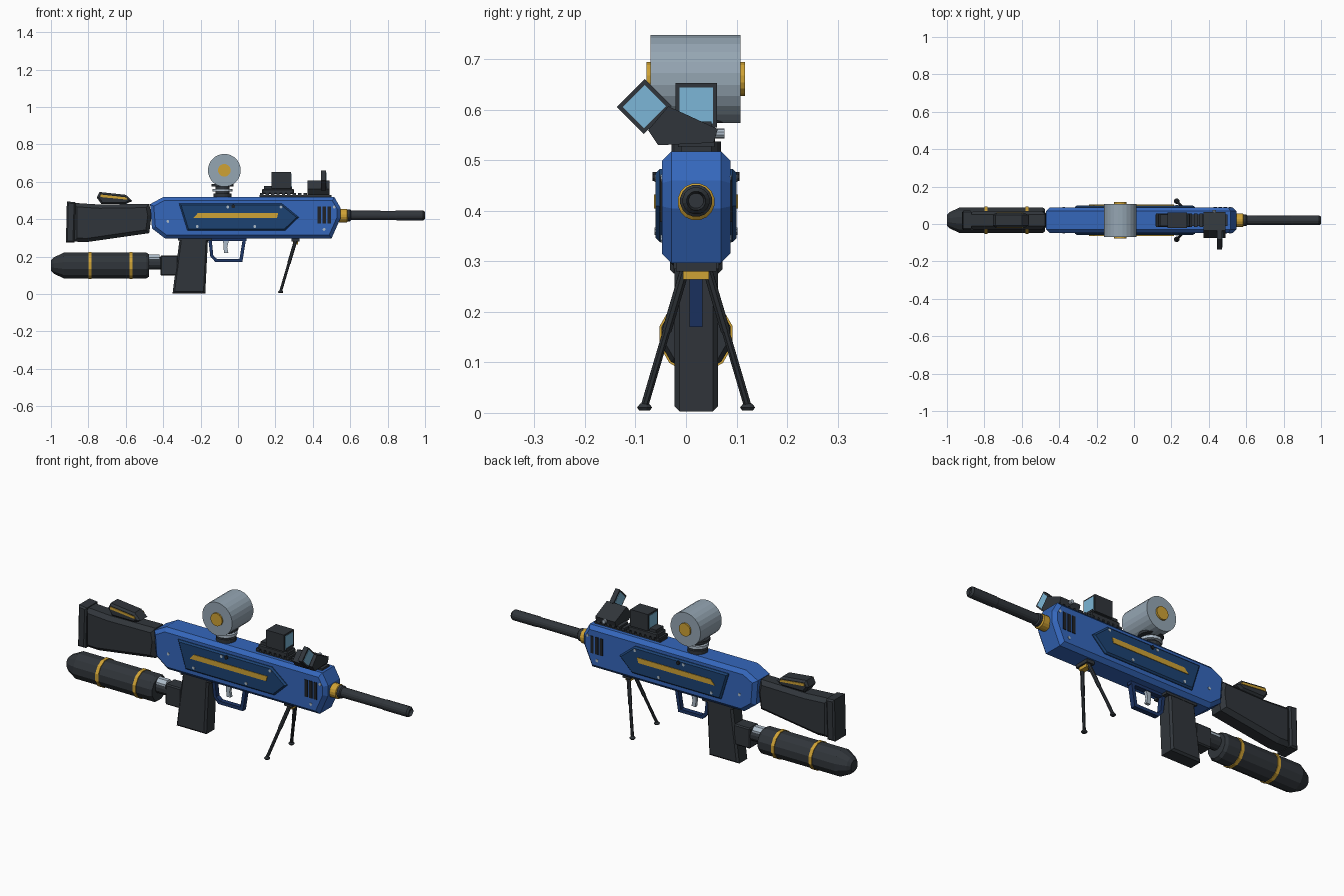
import bpy, bmesh, math
from mathutils import Vector, Matrix

cube = bpy.data.objects.get("Cube")
if cube:
    bpy.data.objects.remove(cube, do_unlink=True)

CY = 0.02  # middle plane of the model


def material(name, r, g, b):
    m = bpy.data.materials.new(name)
    m.use_nodes = True
    m.diffuse_color = (r, g, b, 1)
    bsdf = next(n for n in m.node_tree.nodes if n.type == 'BSDF_PRINCIPLED')
    bsdf.inputs["Base Color"].default_value = (r, g, b, 1)
    return m


BLUE = material("blue", 0.035, 0.135, 0.5)
PANEL = material("deep blue", 0.012, 0.055, 0.17)
NAVY = material("navy", 0.012, 0.035, 0.13)
DARK = material("gunmetal", 0.03, 0.036, 0.043)
BLACK = material("black", 0.014, 0.016, 0.02)
GOLD = material("gold", 0.62, 0.36, 0.035)
GREY = material("blue grey", 0.3, 0.38, 0.45)
SILVER = material("silver", 0.42, 0.5, 0.58)
GLASS = material("glass", 0.2, 0.47, 0.68)


def finish(name, bm, mat, smooth=False):
    bmesh.ops.recalc_face_normals(bm, faces=bm.faces)
    me = bpy.data.meshes.new(name)
    bm.to_mesh(me)
    bm.free()
    me.materials.append(mat)
    ob = bpy.data.objects.new(name, me)
    bpy.context.scene.collection.objects.link(ob)
    return ob


def prism(name, outline, y, half, bevel, mat):
    """Extrude an x-z outline along y and chamfer both rims."""
    bm = bmesh.new()
    front = [bm.verts.new((x, y - half, z)) for x, z in outline]
    back = [bm.verts.new((x, y + half, z)) for x, z in outline]
    caps = [bm.faces.new(front), bm.faces.new(back[::-1])]
    n = len(outline)
    for i in range(n):
        j = (i + 1) % n
        bm.faces.new((front[j], front[i], back[i], back[j]))
    bmesh.ops.recalc_face_normals(bm, faces=bm.faces)
    if bevel:
        rim = list({e for f in caps for e in f.edges})
        bmesh.ops.bevel(bm, geom=rim, offset=bevel, segments=1, affect='EDGES')
    return finish(name, bm, mat)


def box(name, x, y, z, mat, bevel=0.0, turn=None):
    """Box from (min, max) ranges, optionally transformed."""
    bm = bmesh.new()
    size = [b - a for a, b in (x, y, z)]
    mid = [(a + b) / 2 for a, b in (x, y, z)]
    bmesh.ops.create_cube(bm, size=1,
                          matrix=Matrix.Translation(mid) @ Matrix.Diagonal((*size, 1)))
    if bevel:
        bmesh.ops.bevel(bm, geom=bm.edges[:], offset=bevel, segments=1, affect='EDGES')
    if turn:
        bm.transform(turn)
    return finish(name, bm, mat)


def lathe(name, origin, direction, profile, mat, sides=16):
    """Turn a (distance, radius) profile about an axis."""
    bm = bmesh.new()
    rings = []
    for d, r in profile:
        rings.append([bm.verts.new((r * math.cos(a), r * math.sin(a), d))
                      for a in (math.tau * (i + 0.5) / sides for i in range(sides))])
    for a, b in zip(rings, rings[1:]):
        for i in range(sides):
            j = (i + 1) % sides
            bm.faces.new((a[i], a[j], b[j], b[i]))
    bm.faces.new(rings[0][::-1])
    bm.faces.new(rings[-1])
    rot = Vector(direction).to_track_quat('Z', 'Y').to_matrix().to_4x4()
    bm.transform(Matrix.Translation(origin) @ rot)
    return finish(name, bm, mat)


def rod(name, a, b, r, mat, sides=12):
    d = Vector(b) - Vector(a)
    return lathe(name, a, d, [(0, r), (d.length, r)], mat, sides)


# Receiver
prism("receiver", [(-0.4, 0.518), (0.515, 0.518), (0.548, 0.46), (0.548, 0.405),
                   (0.5, 0.297), (-0.39, 0.297), (-0.46, 0.35), (-0.47, 0.48)],
      CY, 0.068, 0.019, BLUE)

# Side panels, stripes, vents and screws on both sides
for side, label in ((-1, "front"), (1, "back")):
    y = CY + side * 0.068
    prism(label + "_side_panel", [(-0.315, 0.483), (0.235, 0.483), (0.325, 0.41),
                                  (0.25, 0.338), (-0.27, 0.338)], y, 0.012, 0.008, PANEL)
    prism(label + "_stripe", [(-0.215, 0.432), (0.215, 0.432), (0.208, 0.405), (-0.24, 0.405)],
          CY + side * 0.08, 0.003, 0, GOLD)
    for k in range(3):
        x = 0.425 + k * 0.027
        box(f"{label}_vent_{k}", (x, x + 0.018), (y - 0.003, y + 0.003), (0.378, 0.468), BLACK)
    for k, (x, z, out) in enumerate(((-0.375, 0.388, 0.07), (-0.218, 0.36, 0.082),
                                     (0.09, 0.36, 0.082), (0.23, 0.465, 0.082),
                                     (-0.055, 0.465, 0.082), (0.46, 0.345, 0.07),
                                     (0.515, 0.465, 0.07))):
        rod(f"{label}_screw_{k}", (x, CY + side * 0.06, z), (x, CY + side * out, z),
            0.008, SILVER, 8)
    rod(label + "_pin", (-0.025, CY + side * 0.06, 0.468), (-0.025, CY + side * 0.086, 0.468),
        0.01, BLACK, 8)

# Barrel
lathe("barrel_collar", (0.54, CY, 0.418), (1, 0, 0),
      [(0, 0.037), (0.042, 0.037), (0.048, 0.03)], GOLD)
lathe("barrel", (0.57, CY, 0.42), (1, 0, 0),
      [(0, 0.032), (0.03, 0.032), (0.035, 0.026), (0.27, 0.025), (0.28, 0.027), (0.42, 0.027),
       (0.43, 0.019), (0.415, 0.015)], DARK)

# Shoulder stock
prism("stock", [(-0.88, 0.487), (-0.74, 0.478), (-0.475, 0.482), (-0.462, 0.42),
                (-0.475, 0.325), (-0.81, 0.277), (-0.88, 0.28)], CY, 0.05, 0.02, DARK)
prism("butt_plate", [(-0.915, 0.495), (-0.868, 0.49), (-0.875, 0.276), (-0.92, 0.276)],
      CY, 0.052, 0.008, DARK)
prism("cheek_rest", [(-0.755, 0.515), (-0.74, 0.545), (-0.6, 0.53), (-0.565, 0.497),
                     (-0.6, 0.48), (-0.73, 0.48)], CY, 0.038, 0.01, DARK)
prism("cheek_rest_stripe", [(-0.735, 0.532), (-0.595, 0.516), (-0.59, 0.504), (-0.735, 0.518)],
      CY, 0.041, 0, GOLD)

# Gas canister and its coupling
CZ = 0.152
lathe("canister", (-1, CY, CZ), (1, 0, 0),
      [(0, 0.03), (0.015, 0.045), (0.068, 0.071), (0.51, 0.071), (0.525, 0.062)], DARK, 12)
for k, x in enumerate((-0.8, -0.581)):
    rod(f"canister_band_{k}", (x, CY, CZ), (x + 0.018, CY, CZ), 0.075, GOLD, 12)
rod("canister_neck", (-0.49, CY, 0.165), (-0.4, CY, 0.165), 0.035, DARK)
rod("canister_valve", (-0.475, CY, 0.185), (-0.42, CY, 0.185), 0.029, SILVER, 8)
box("coupling_block", (-0.415, -0.32), (CY - 0.038, CY + 0.038), (0.098, 0.206), DARK, 0.006)

# Magazine grip
prism("magazine", [(-0.31, 0.31), (-0.16, 0.31), (-0.175, 0.003), (-0.35, 0.003)],
      CY, 0.043, 0.01, DARK)
box("magazine_collar", (-0.32, -0.14), (CY - 0.045, CY + 0.045), (0.285, 0.303), DARK)

# Trigger and guard: neighbouring corners joined by flat bars
outer = [(-0.16, 0.305), (-0.148, 0.2), (-0.12, 0.17), (0.023, 0.17), (0.045, 0.305)]
inner = [(-0.142, 0.305), (-0.132, 0.205), (-0.112, 0.187), (0.008, 0.187), (0.027, 0.305)]
for i in range(len(outer) - 1):
    prism(f"trigger_guard_{i}", [outer[i], outer[i + 1], inner[i + 1], inner[i]],
          CY, 0.013, 0, NAVY)
box("guard_mount", (-0.16, 0.045), (CY - 0.013, CY + 0.013), (0.282, 0.3), NAVY)
prism("trigger", [(-0.08, 0.3), (-0.045, 0.3), (-0.058, 0.25), (-0.052, 0.22),
                  (-0.074, 0.218), (-0.078, 0.25)], CY, 0.008, 0, SILVER)

# Bipod
box("bipod_bracket", (0.285, 0.33), (CY - 0.04, CY + 0.04), (0.28, 0.3), DARK)
box("bipod_hinge", (0.293, 0.322), (CY - 0.026, CY + 0.026), (0.264, 0.282), GOLD)
for side, label in ((-1, "front"), (1, "back")):
    top = Vector((0.308, CY + side * 0.022, 0.285))
    foot = Vector((0.228, CY + side * 0.102, 0.014))
    rod(label + "_bipod_leg", top, foot, 0.008, DARK, 8)
    rod(label + "_bipod_sleeve", top, top.lerp(foot, 0.45), 0.01, DARK, 8)
    lathe(label + "_bipod_foot", (foot.x, foot.y, 0.005), (0, 0, 1),
          [(0, 0.011), (0.006, 0.015), (0.014, 0.008)], DARK, 10)

# Round drum on its turntable
rod("drum", (-0.073, -0.07, 0.661), (-0.073, 0.108, 0.661), 0.088, GREY, 24)
rod("drum_hub", (-0.073, -0.078, 0.661), (-0.073, 0.117, 0.661), 0.034, GOLD, 16)
lathe("drum_pedestal", (-0.083, CY, 0.515), (0, 0, 1),
      [(0, 0.05), (0.022, 0.05), (0.022, 0.038), (0.06, 0.038), (0.06, 0.06),
       (0.074, 0.06)], DARK)
rod("drum_pedestal_ring", (-0.083, CY, 0.547), (-0.083, CY, 0.562), 0.054, SILVER, 16)

# Rail with teeth
box("rail", (0.115, 0.5), (CY - 0.03, CY + 0.03), (0.515, 0.528), DARK)
for k in range(13):
    x = 0.118 + k * 0.029
    box(f"rail_tooth_{k}", (x, x + 0.018), (CY - 0.036, CY + 0.036), (0.526, 0.54), DARK)


def window(name, x, y, z, mat_turn=None):
    """Dark square hood with a glass pane in each end."""
    box(name + "_hood", x, y, z, DARK, 0.0, mat_turn)
    for end, px in (("rear", x[0]), ("fore", x[1])):
        box(f"{name}_{end}_glass", (px - 0.002, px + 0.002), (y[0] + 0.008, y[1] - 0.008),
            (z[0] + 0.008, z[1] - 0.009), GLASS, 0.0, mat_turn)


# Upright sight
box("sight_base", (0.128, 0.3), (CY - 0.036, CY + 0.036), (0.535, 0.562), DARK, 0.005)
box("sight_body", (0.14, 0.29), (CY - 0.03, CY + 0.03), (0.56, 0.577), DARK)
window("sight", (0.18, 0.284), (CY - 0.041, CY + 0.041), (0.565, 0.653))

# Canted sight
bm = bmesh.new()
section = [(-0.055, 0.53), (0.055, 0.535), (0.063, 0.562), (-0.035, 0.607), (-0.075, 0.56)]
ends = [[bm.verts.new((x, y, z)) for y, z in section] for x in (0.372, 0.488)]
bm.faces.new(ends[0])
bm.faces.new(ends[1][::-1])
for i in range(5):
    j = (i + 1) % 5
    bm.faces.new((ends[0][i], ends[0][j], ends[1][j], ends[1][i]))
finish("canted_sight_body", bm, DARK)
tilt = Matrix.Translation((0, -0.082, 0.606)) @ Matrix.Rotation(math.radians(45), 4, 'X')
window("canted_sight", (0.445, 0.47), (-0.039, 0.039), (-0.037, 0.039), tilt)
rod("canted_sight_knob", (0.43, 0.045, 0.553), (0.43, 0.076, 0.553), 0.01, SILVER, 10)
